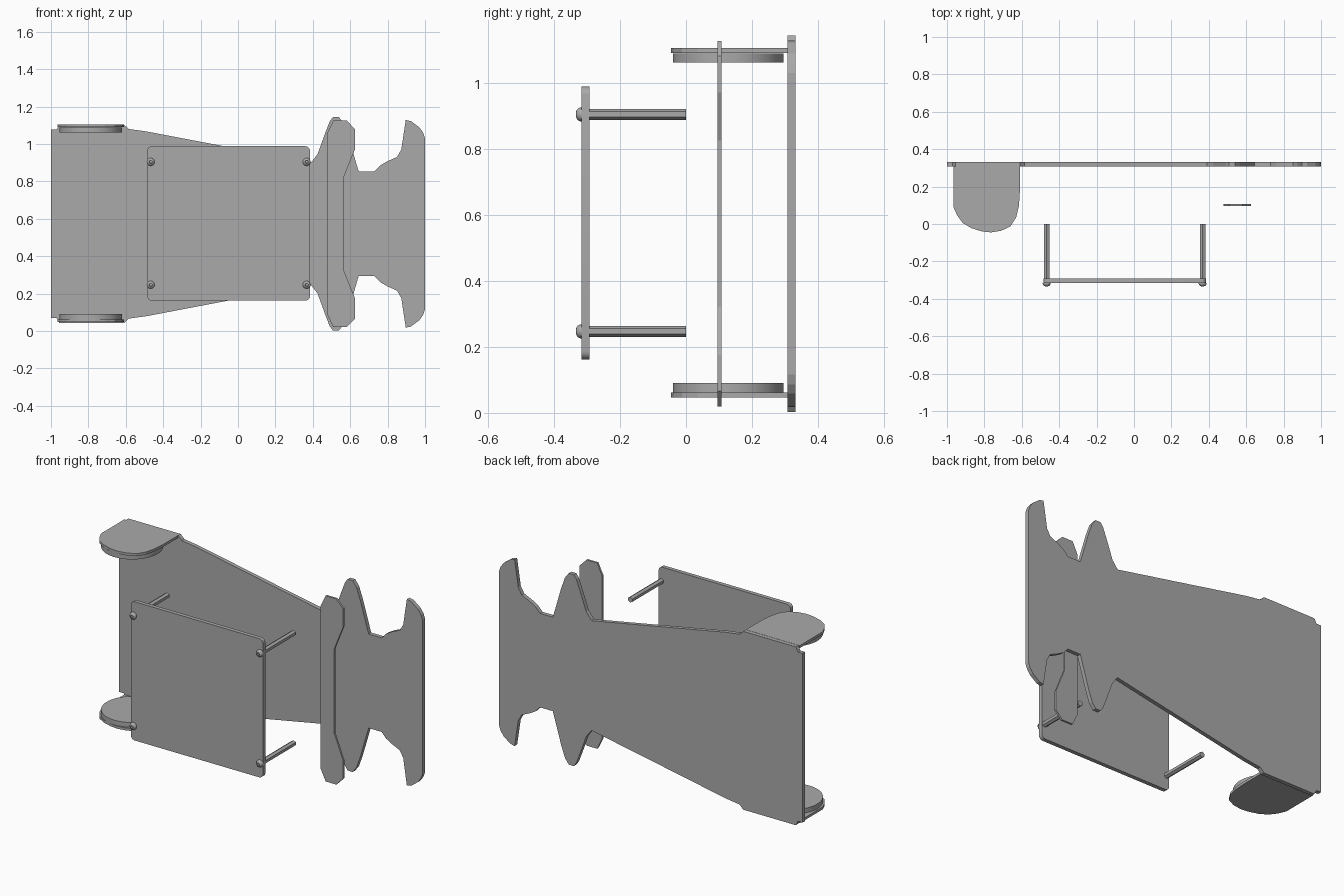
import bpy, bmesh, math
from mathutils import Matrix, Vector

cube = bpy.data.objects.get("Cube")
if cube:
    bpy.data.objects.remove(cube, do_unlink=True)

MID = 0.573  # height of the mirror plane

grey = bpy.data.materials.new("plain grey")
grey.use_nodes = True
grey.diffuse_color = (0.4, 0.4, 0.4, 1)
grey.node_tree.nodes["Principled BSDF"].inputs["Base Color"].default_value = (0.4, 0.4, 0.4, 1)


def finish(name, bm, smooth=False):
    bmesh.ops.recalc_face_normals(bm, faces=bm.faces)
    mesh = bpy.data.meshes.new(name)
    bm.to_mesh(mesh)
    bm.free()
    mesh.materials.append(grey)
    obj = bpy.data.objects.new(name, mesh)
    bpy.context.collection.objects.link(obj)
    if smooth:
        bpy.ops.object.select_all(action='DESELECT')
        obj.select_set(True)
        bpy.context.view_layer.objects.active = obj
        bpy.ops.object.shade_smooth_by_angle(angle=math.radians(35))
    return obj


def slab(name, points, direction, smooth=False):
    """Extrude a flat outline along a direction."""
    bm = bmesh.new()
    face = bm.faces.new([bm.verts.new(p) for p in points])
    extruded = bmesh.ops.extrude_face_region(bm, geom=[face])["geom"]
    verts = [v for v in extruded if isinstance(v, bmesh.types.BMVert)]
    bmesh.ops.translate(bm, verts=verts, vec=Vector(direction))
    return finish(name, bm, smooth)


def mirrored_plate(name, upper, y, depth):
    """Upright plate whose upper outline repeats below the mirror plane."""
    lower = [(x, 2 * MID - z) for x, z in reversed(upper)]
    slab(name, [(x, y, z) for x, z in upper + lower], (0, depth, 0))


def lathe(name, profile, location, steps):
    """Spin (radius, y) pairs around the y axis."""
    bm = bmesh.new()
    verts = [bm.verts.new((r, y, 0)) for r, y in profile]
    edges = [bm.edges.new(pair) for pair in zip(verts, verts[1:])]
    bmesh.ops.spin(bm, geom=verts + edges, cent=(0, 0, 0), axis=(0, 1, 0),
                   angle=math.tau, steps=steps)
    bmesh.ops.remove_doubles(bm, verts=bm.verts, dist=0.0002)
    bmesh.ops.translate(bm, verts=bm.verts, vec=location)
    finish(name, bm, True)


# Large shaped back plate
body = [(-1, 1.077), (-.97, 1.077), (-.955, 1.104), (-.61, 1.104), (-.585, 1.08),
        (-.49, 1.067), (-.07, .987), (.39, .9), (.425, .945), (.465, 1.055),
        (.49, 1.12), (.507, 1.143), (.54, 1.143), (.565, 1.11), (.59, 1.04),
        (.645, .853), (.73, .853), (.76, .885), (.8, .908), (.85, .93),
        (.873, .97), (.885, 1.05), (.897, 1.128), (.925, 1.122), (.97, 1.088),
        (.99, 1.06), (1, 1.03)]
mirrored_plate("back_plate", body, .308, .024)

# Thin upright strip in front of it
strip = [(.478, 1.06), (.51, 1.126), (.58, 1.126), (.625, 1.08), (.625, .97), (.567, .825)]
mirrored_plate("thin_strip", strip, .096, .012)

# Shelf plates with round discs on their inner sides
shelf = [(-.965, .308), (-.965, .09), (-.945, .045), (-.915, .005), (-.87, -.022),
         (-.81, -.04), (-.765, -.045), (-.71, -.036), (-.66, -.012), (-.63, .035),
         (-.615, .1), (-.61, .18), (-.61, .308)]
for side, z, disc_z in (("upper", 1.09, 1.061), ("lower", .047, .062)):
    slab(side + "_shelf", [(x, y, z) for x, y in shelf], (0, 0, .015))
    bm = bmesh.new()
    bmesh.ops.create_cone(bm, cap_ends=True, segments=48, radius1=.168, radius2=.168,
                          depth=.028, matrix=Matrix.Translation((-.787, .128, disc_z + .014)))
    finish(side + "_disc", bm, True)

# Front panel with rounded corners
panel = []
for i, (cx, cz) in enumerate([(.36, .963), (-.46, .963), (-.46, .187), (.36, .187)]):
    for k in range(6):
        a = math.pi / 2 * (i + k / 5)
        panel.append((cx + .025 * math.cos(a), -.316, cz + .025 * math.sin(a)))
slab("front_panel", panel, (0, .024, 0), True)

# Hexagonal standoffs and domed screws at the panel corners
screw = [(0, -.324), (.007, -.324), (.008, -.333), (.013, -.331), (.018, -.327),
         (.021, -.321), (.021, -.316), (0, -.316)]
for side, x in (("right", -.467), ("left", .367)):
    for level, z in (("lower", .247), ("upper", .904)):
        ring = [(x + .0165 * math.sin(k * math.pi / 3), -.292,
                 z + .0165 * math.cos(k * math.pi / 3)) for k in range(6)]
        slab(f"{level}_{side}_standoff", ring, (0, .292, 0))
        lathe(f"{level}_{side}_screw", screw, (x, 0, z), 24)
